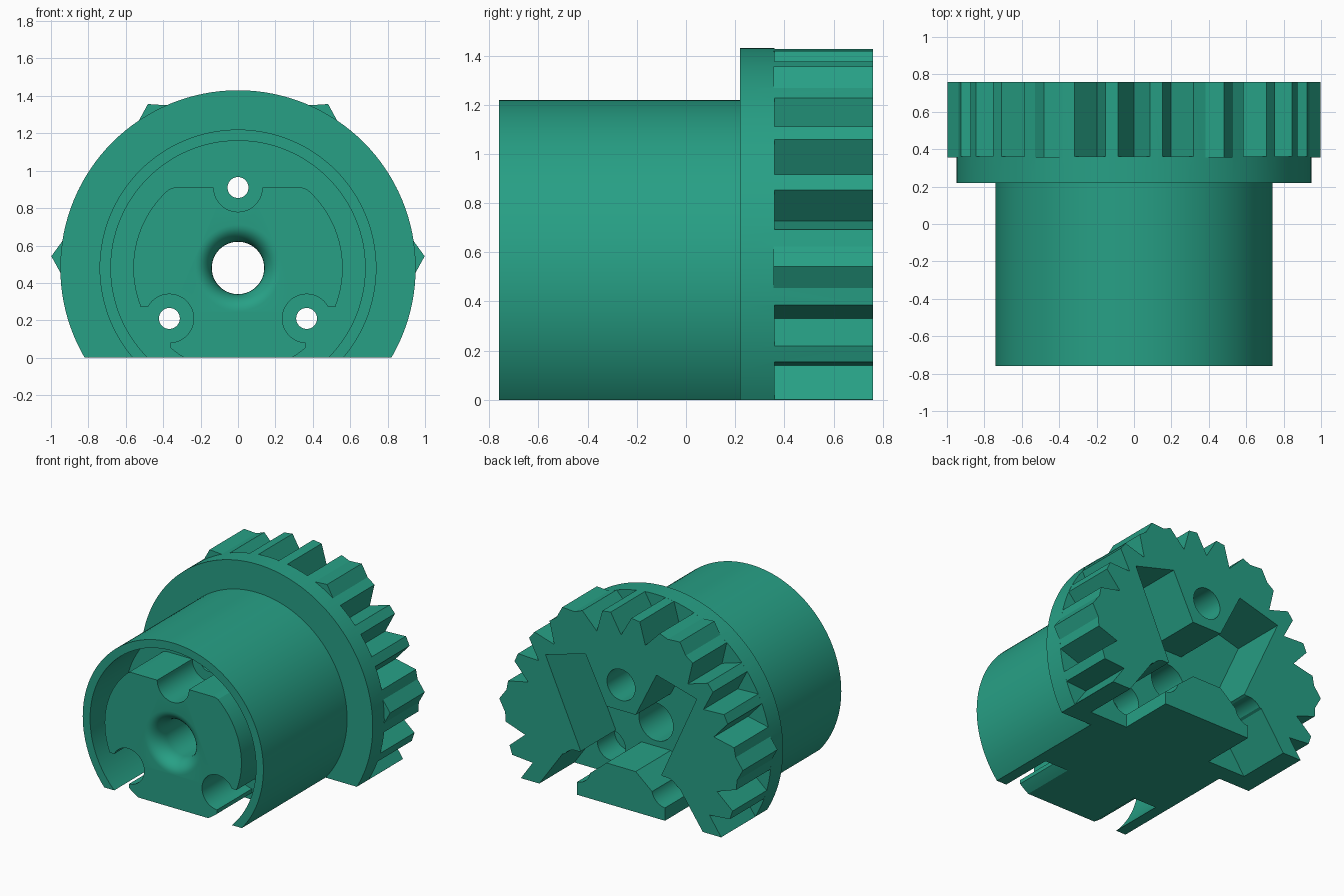
import bpy, bmesh, math

if "Cube" in bpy.data.objects:
    bpy.data.objects.remove(bpy.data.objects["Cube"])

CZ = 0.48                      # height of the turning axis
SCREWS = [(0, 0.91), (0.367, 0.21), (-0.367, 0.21)]

teal = bpy.data.materials.new("teal")
teal.diffuse_color = (0.02, 0.35, 0.235, 1)
teal.use_nodes = True
teal.node_tree.nodes["Principled BSDF"].inputs["Base Color"].default_value = teal.diffuse_color


def finish(name, bm):
    bmesh.ops.recalc_face_normals(bm, faces=bm.faces)
    me = bpy.data.meshes.new(name)
    bm.to_mesh(me)
    bm.free()
    me.materials.append(teal)
    ob = bpy.data.objects.new(name, me)
    bpy.context.collection.objects.link(ob)
    return ob


def prism(name, pts, y0, y1):
    """Outline in x, z extruded along y."""
    bm = bmesh.new()
    face = bm.faces.new([bm.verts.new((x, y0, z)) for x, z in pts])
    ext = bmesh.ops.extrude_face_region(bm, geom=[face])
    moved = [v for v in ext["geom"] if isinstance(v, bmesh.types.BMVert)]
    bmesh.ops.translate(bm, verts=moved, vec=(0, y1 - y0, 0))
    return finish(name, bm)


def circle(r, x=0, z=CZ, n=96):
    return [(x + r * math.sin(2 * math.pi * i / n), z + r * math.cos(2 * math.pi * i / n))
            for i in range(n)]


def mirror(half):
    """Complete a right-hand outline with its left-hand copy."""
    return half + [(-x, z) for x, z in reversed(half)]


def lathe(name, profile, n=64):
    """Closed solid from (radius, y) pairs around the axis."""
    bm = bmesh.new()
    rings = [[bm.verts.new((x, y, z)) for x, z in circle(r, n=n)] for r, y in profile]
    for a, b in zip(rings, rings[1:]):
        for i in range(n):
            j = (i + 1) % n
            bm.faces.new((a[i], a[j], b[j], b[i]))
    bm.faces.new(rings[0])
    bm.faces.new(rings[-1])
    return finish(name, bm)


def combine(target, tool, op):
    mod = target.modifiers.new("bool", "BOOLEAN")
    mod.operation = op
    mod.solver = "EXACT"
    mod.object = tool
    bpy.ops.object.select_all(action="DESELECT")
    bpy.context.view_layer.objects.active = target
    target.select_set(True)
    bpy.ops.object.modifier_apply(modifier=mod.name)
    bpy.data.objects.remove(tool, do_unlink=True)


def box(name, x0, x1, y0, y1, z0, z1):
    return prism(name, [(x0, z0), (x1, z0), (x1, z1), (x0, z1)], y0, y1)


# Gear outline: 25 pitches, four valleys filled by taller pointed teeth
outline = []
for k in range(25):
    spiked = k in (2, 6, 19, 23)
    for off, r in ((-5.1, 0.95), (0, 1.0 if spiked else 0.8), (5.1, 0.95)):
        a = math.radians(k * 14.4 + off)
        outline.append((r * math.sin(a), CZ + r * math.cos(a)))

# Flange, barrel and toothed rim
hub = prism("gear_hub", circle(0.95, n=128), 0.22, 0.36)
combine(hub, prism("barrel", circle(0.74, n=128), -0.76, 0.3), "UNION")
combine(hub, prism("toothed_rim", outline, 0.355, 0.76), "UNION")

# Flat underside
combine(hub, box("base_cut", -2, 2, -2, 2, -2, 0), "DIFFERENCE")

# Front groove between the shell and the core, opened around the screws
groove = prism("groove", circle(0.68, n=128), -0.9, -0.35)
core = prism("core", [(x, min(z, 0.91)) for x, z in circle(0.56)], -1.0, -0.2)
for s in (-1, 1):
    combine(core, box("side_gap", min(s * 0.36, s * 0.9), max(s * 0.36, s * 0.9),
                      -1.1, 0, -0.5, 0.27), "DIFFERENCE")
for x, z in SCREWS:
    combine(core, prism("scallop", circle(0.13, x, z, 48), -1.1, 0), "DIFFERENCE")
combine(groove, core, "DIFFERENCE")
combine(hub, groove, "DIFFERENCE")

# Rear pocket: arms rising beside the upper wedge, arms falling beside the base block
pocket = [(0.12, 0.72), (0.29, 1.06), (0.62, 0.97), (0.33, 0.33), (0.48, 0.27),
          (0.74, -0.1), (0.36, -0.1), (0.36, 0.1), (0.12, 0.3)]
combine(hub, prism("rear_pocket", mirror(pocket), 0.35, 0.9), "DIFFERENCE")

# Screw holes with rear counterbores
for x, z in SCREWS:
    combine(hub, prism("screw_hole", circle(0.056, x, z, 32), -1, 1), "DIFFERENCE")
    combine(hub, prism("counterbore", circle(0.115, x, z, 48), 0.15, 1), "DIFFERENCE")

# Central bore with a rounded mouth
mouth = [(0.23, -0.9), (0.23, -0.76)]
for i in range(1, 9):
    t = math.radians(90 * i / 8)
    mouth.append((0.23 - 0.09 * math.sin(t), -0.76 + 0.12 * (1 - math.cos(t))))
combine(hub, lathe("bore", mouth + [(0.14, 1.0)]), "DIFFERENCE")

bpy.ops.object.shade_smooth_by_angle(angle=math.radians(20))
